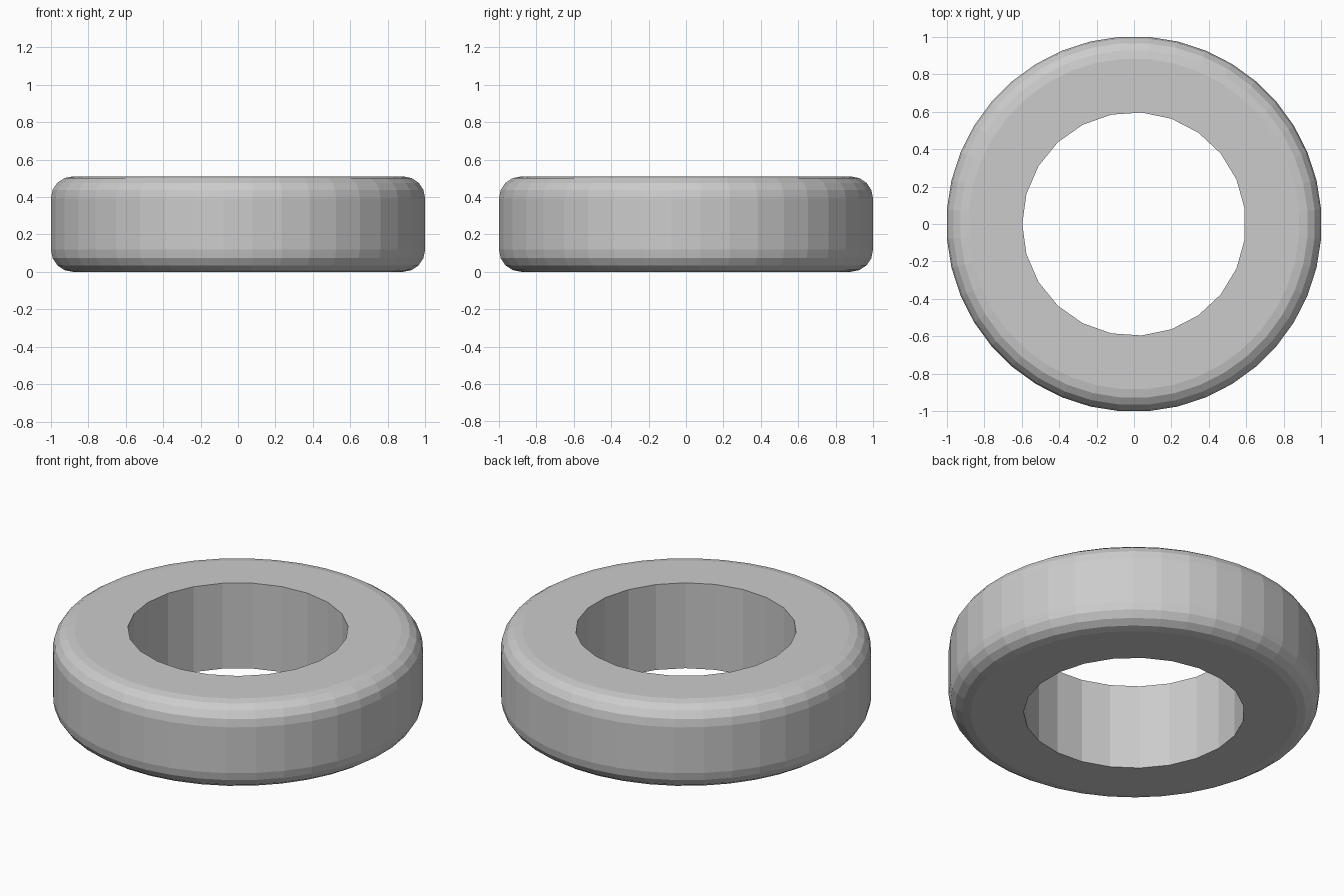
import bpy
from math import radians

if "Cube" in bpy.data.objects:
    bpy.data.objects.remove(bpy.data.objects["Cube"])

HEIGHT = 0.51
BEVEL = 0.118


def cylinder(name, sides, radius, depth, turn):
    bpy.ops.mesh.primitive_cylinder_add(
        vertices=sides, radius=radius, depth=depth,
        location=(0, 0, HEIGHT / 2), rotation=(0, 0, radians(turn)))
    obj = bpy.context.object
    obj.name = name
    return obj


# Bore: 23-sided cutter with one corner on the -x axis
bore = cylinder("bore_cutter", 23, 0.597, 1.0, 90)
bore.hide_render = True

# Ring body: 40 flat sides, turned half a facet
ring = cylinder("ring_body", 40, 1.003, HEIGHT, 4.5)

# Rounded outer rims
bevel = ring.modifiers.new("rim_rounding", 'BEVEL')
bevel.width = BEVEL
bevel.segments = 4
bevel.limit_method = 'ANGLE'
bevel.angle_limit = radians(60)

# Straight, sharp-edged hole through the middle
cut = ring.modifiers.new("hole", 'BOOLEAN')
cut.operation = 'DIFFERENCE'
cut.solver = 'EXACT'
cut.object = bore

bpy.context.view_layer.objects.active = ring
for mod in ("rim_rounding", "hole"):
    bpy.ops.object.modifier_apply(modifier=mod)
bpy.data.objects.remove(bore, do_unlink=True)
